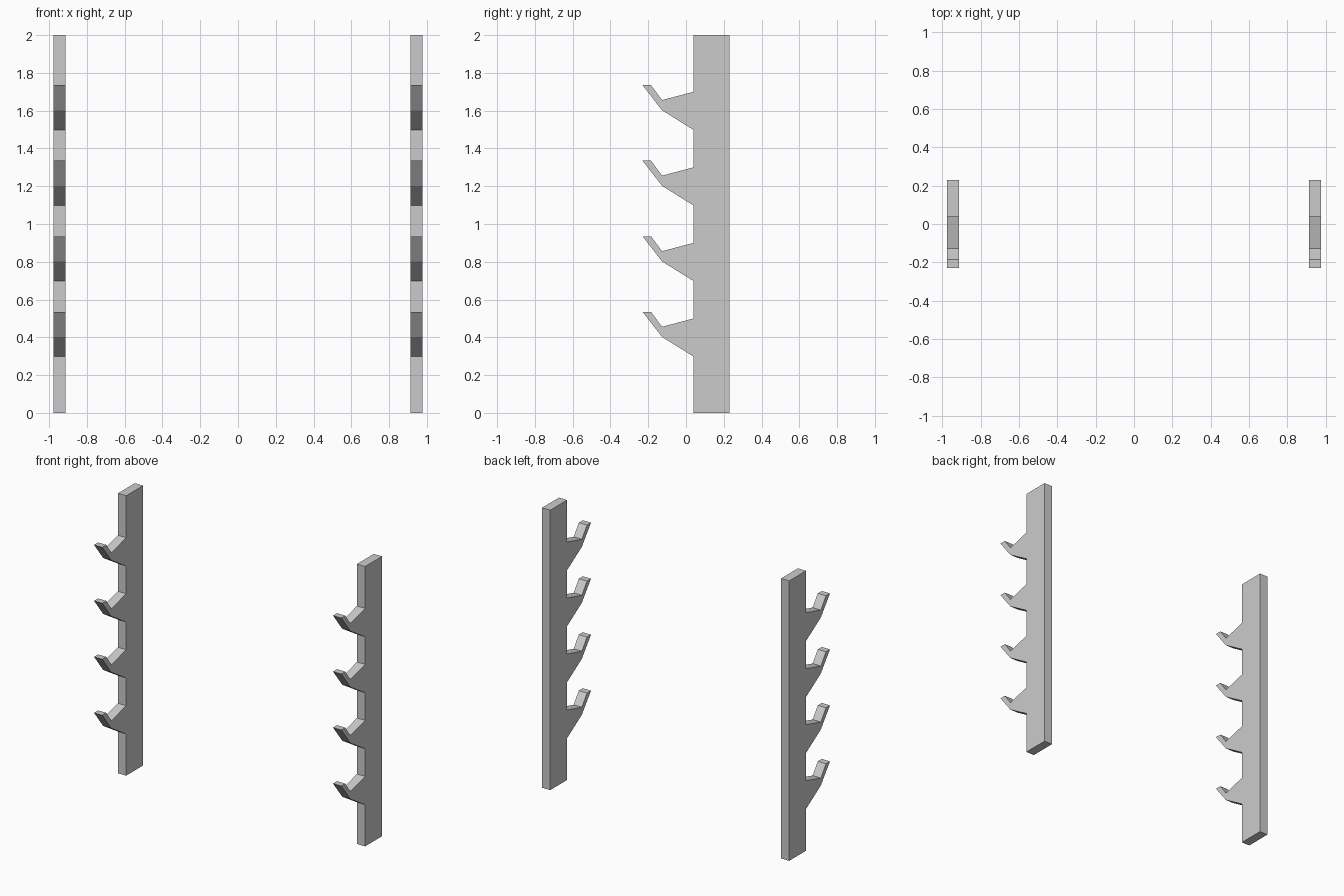
import bpy, bmesh

if "Cube" in bpy.data.objects:
    bpy.data.objects.remove(bpy.data.objects["Cube"])

X_IN, X_OUT = 0.912, 0.977        # thickness range of the right-hand upright
Y_FRONT, Y_BACK = 0.04, 0.23
HEIGHT, PITCH, HOOKS = 2.0, 0.4, 4

# One hook outline (y, z), from its lower root round the tip to its upper root
HOOK = [(Y_FRONT, 0.298), (-0.127, 0.402), (-0.23, 0.535),
        (-0.185, 0.535), (-0.127, 0.456), (Y_FRONT, 0.5)]


def rack_upright(name, x0, x1):
    # Side outline: plain back edge, hooks repeated up the front edge
    outline = [(Y_BACK, 0), (Y_FRONT, 0)]
    for i in range(HOOKS):
        outline += [(y, z + i * PITCH) for y, z in HOOK]
    outline += [(Y_FRONT, HEIGHT), (Y_BACK, HEIGHT)]

    # Extrude the outline across the board thickness
    bm = bmesh.new()
    face = bm.faces.new([bm.verts.new((x0, y, z)) for y, z in outline])
    ext = bmesh.ops.extrude_face_region(bm, geom=[face], use_keep_orig=True)
    verts = [v for v in ext["geom"] if isinstance(v, bmesh.types.BMVert)]
    bmesh.ops.translate(bm, verts=verts, vec=(x1 - x0, 0, 0))
    bmesh.ops.recalc_face_normals(bm, faces=bm.faces)
    mesh = bpy.data.meshes.new(name)
    bm.to_mesh(mesh)
    bm.free()
    obj = bpy.data.objects.new(name, mesh)
    bpy.context.collection.objects.link(obj)
    return obj


# Matching pair of hooked uprights
rack_upright("right_hooked_upright", X_IN, X_OUT)
rack_upright("left_hooked_upright", -X_OUT, -X_IN)
